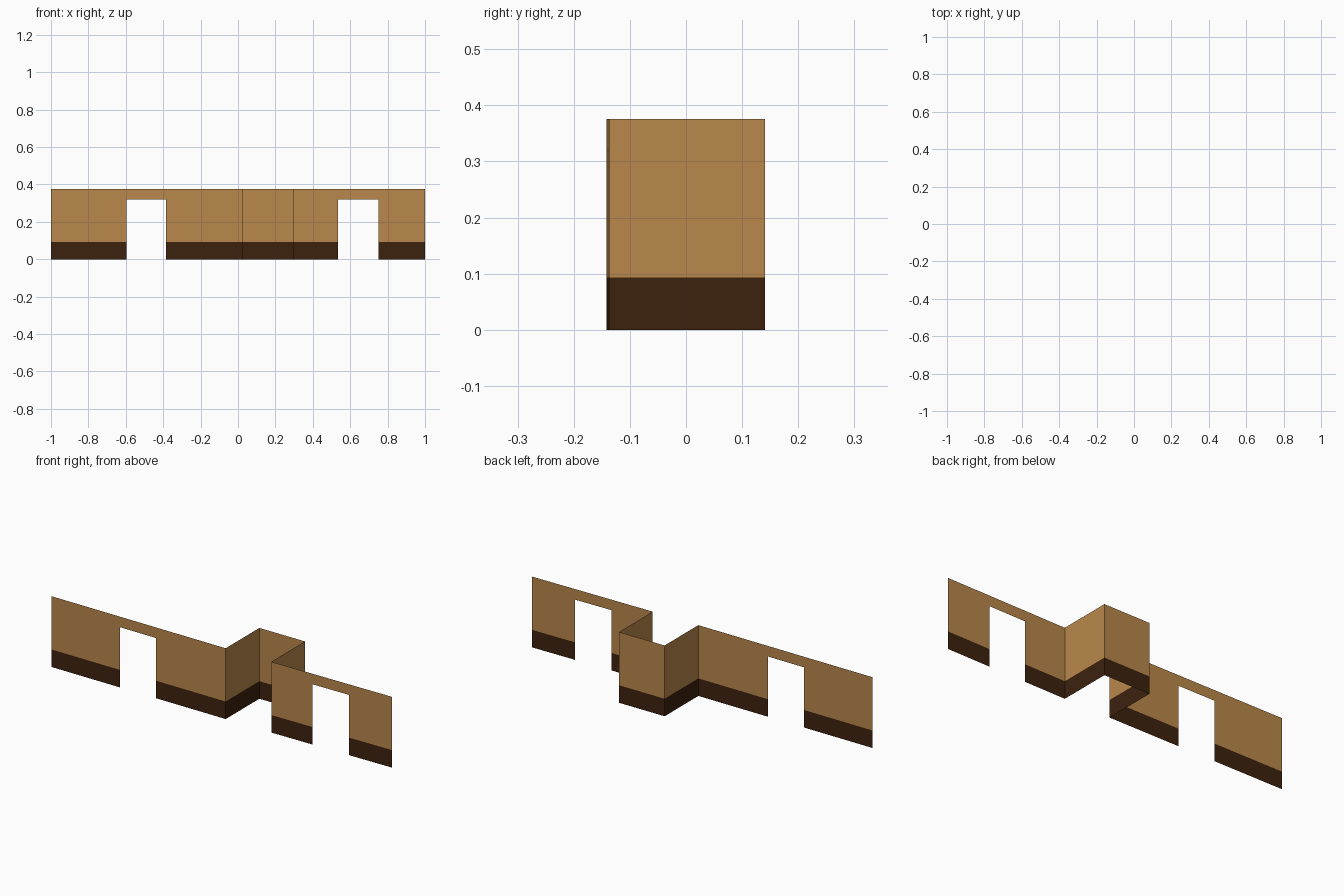
import bpy, bmesh

if "Cube" in bpy.data.objects:
    bpy.data.objects.remove(bpy.data.objects["Cube"])

def material(name, rgb):
    m = bpy.data.materials.new(name)
    m.diffuse_color = (*rgb, 1)
    m.use_nodes = True
    m.node_tree.nodes["Principled BSDF"].inputs["Base Color"].default_value = m.diffuse_color
    return m

tan = material("tan_wall", (0.49, 0.245, 0.07))
brown = material("dark_brown_skirting", (0.046, 0.016, 0.0045))

TOP, DOOR_TOP, BAND = 0.376, 0.32, 0.093

def wall(name, start, end, door=None):
    """Single-sheet wall between two plan points, with an optional doorway (x range)."""
    bm = bmesh.new()
    stations = [0.0, 1.0]
    if door:
        stations[1:1] = [(x - start[0]) / (end[0] - start[0]) for x in door]
    levels = [0, BAND, DOOR_TOP, TOP]

    def point(t, z):
        return bm.verts.new([a + (b - a) * t for a, b in zip(start, end)] + [z])

    grid = [[point(t, z) for z in levels] for t in stations]
    for i in range(len(stations) - 1):
        for j in range(3):
            if door and i == 1 and j < 2:      # doorway opening
                continue
            f = bm.faces.new((grid[i][j], grid[i + 1][j], grid[i + 1][j + 1], grid[i][j + 1]))
            f.material_index = 1 if j == 0 else 0   # skirting band by height
    me = bpy.data.meshes.new(name)
    bm.to_mesh(me)
    bm.free()
    me.materials.append(tan)
    me.materials.append(brown)
    bpy.context.collection.objects.link(bpy.data.objects.new(name, me))

# Plan corners, left to right
A, B = (-1.0, -0.137), (0.027, -0.142)
C, D = (0.027, 0.141), (0.295, 0.141)
E, F = (0.295, -0.142), (1.0, -0.136)

wall("left_wall", A, B, (-0.597, -0.385))
wall("alcove_left_side", B, C)
wall("alcove_back", C, D)
wall("alcove_right_side", D, E)
wall("right_wall", E, F, (0.535, 0.75))
